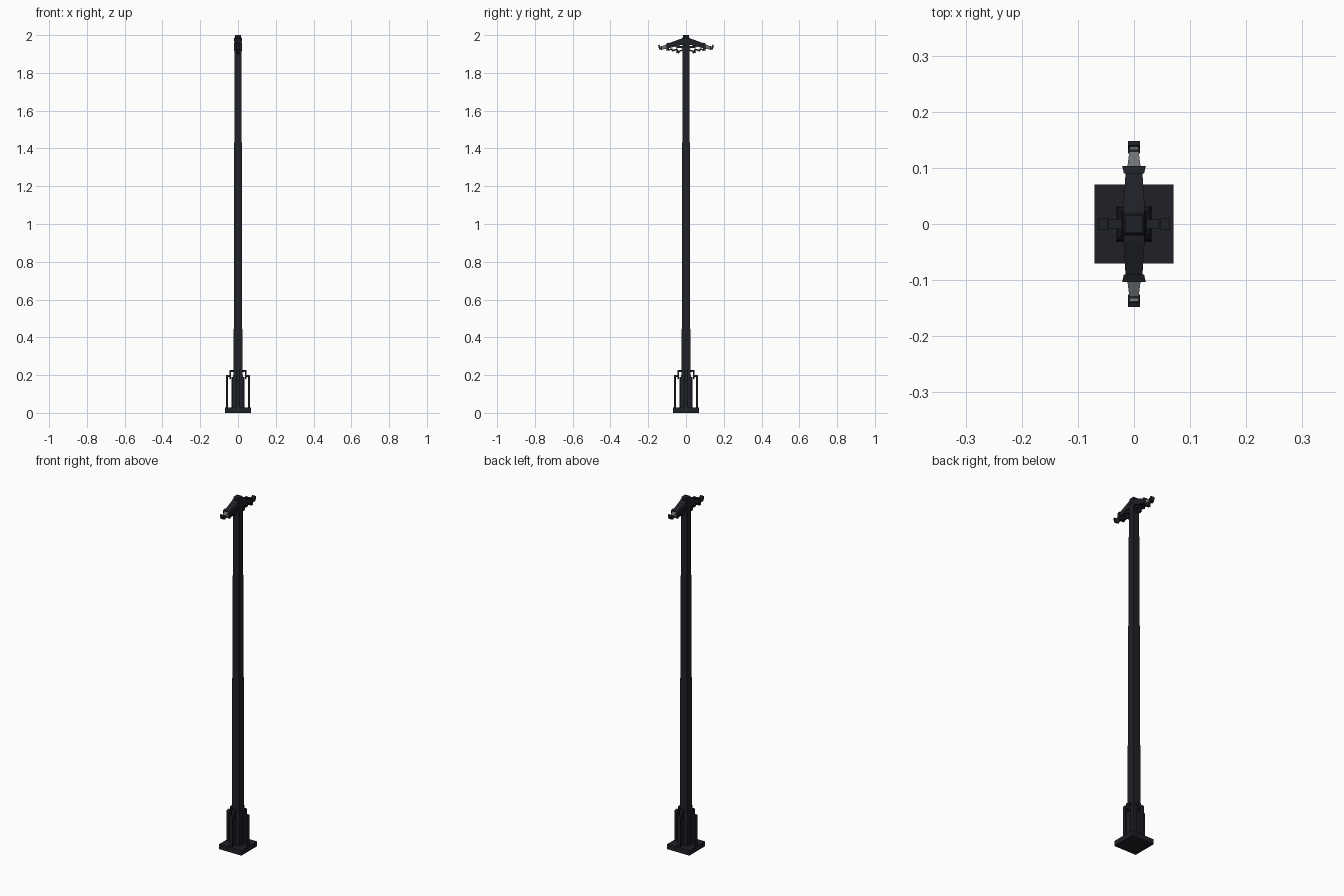
import bpy, bmesh, math
from mathutils import Vector, Matrix

if "Cube" in bpy.data.objects:
    bpy.data.objects.remove(bpy.data.objects["Cube"])


def material(name, col):
    m = bpy.data.materials.new(name)
    m.diffuse_color = (*col, 1)
    m.use_nodes = True
    m.node_tree.nodes["Principled BSDF"].inputs["Base Color"].default_value = m.diffuse_color
    return m


BLACK = material("black_metal", (0.014, 0.015, 0.02))
GREY = material("grey_lens", (0.16, 0.17, 0.18))


def make(name, bm, mat, turn=0):
    bmesh.ops.recalc_face_normals(bm, faces=bm.faces)
    bm.transform(Matrix.Rotation(turn, 4, 'Z'))
    me = bpy.data.meshes.new(name)
    bm.to_mesh(me)
    bm.free()
    me.materials.append(mat)
    ob = bpy.data.objects.new(name, me)
    bpy.context.collection.objects.link(ob)
    return ob


def loft(name, rings, mat, turn=0):
    """Skin a list of equal-length point rings and cap both ends."""
    bm = bmesh.new()
    vs = [[bm.verts.new(p) for p in r] for r in rings]
    n = len(vs[0])
    for a, b in zip(vs, vs[1:]):
        for i in range(n):
            bm.faces.new((a[i], a[(i + 1) % n], b[(i + 1) % n], b[i]))
    bm.faces.new(vs[0])
    bm.faces.new(vs[-1])
    return make(name, bm, mat, turn)


def tower(name, levels, mat=BLACK):
    """Square column from (z, half width) levels."""
    return loft(name, [[(-h, -h, z), (h, -h, z), (h, h, z), (-h, h, z)] for z, h in levels], mat)


def beam(name, stations, mat, turn):
    """Arm running along +y from (y, bottom z, top z, half width) stations."""
    return loft(name, [[(-w, y, b), (w, y, b), (w, y, t), (-w, y, t)] for y, b, t, w in stations], mat, turn)


def strap(name, path, thick, half, turn, mat=BLACK):
    """Flat bar of even thickness bent along a (y, z) path, mitred at the bends."""
    pts = [Vector(p) for p in path]
    rings = []
    for i, p in enumerate(pts):
        d0 = (p - pts[max(i - 1, 0)])
        d1 = (pts[min(i + 1, len(pts) - 1)] - p)
        d0 = d0.normalized() if d0.length else d1.normalized()
        d1 = d1.normalized() if d1.length else d0
        n0, n1 = Vector((-d0.y, d0.x)), Vector((-d1.y, d1.x))
        m = (n0 + n1).normalized()
        m *= thick / 2 / m.dot(n0)
        a, b = p + m, p - m
        rings.append([(-half, a.x, a.y), (half, a.x, a.y), (half, b.x, b.y), (-half, b.x, b.y)])
    return loft(name, rings, mat, turn)


# Base plate, sleeve and tapered pole with cap
tower("base_plate", [(0, 0.07), (0.028, 0.07)])
tower("base_sleeve", [(0.028, 0.032), (0.18, 0.03), (0.2, 0.025), (0.225, 0.025)])
tower("pole", [(0.02, 0.024), (0.225, 0.023), (1.1, 0.021), (1.97, 0.018)])
tower("pole_cap", [(1.965, 0.02), (1.985, 0.02), (1.99, 0.016), (2.0, 0.016)])

# Four bent braces around the foot
for i in range(4):
    a = i * math.pi / 2
    strap("foot_brace", [(0.059, 0.025), (0.059, 0.196), (0.046, 0.196)], 0.011, 0.01, a)
    strap("brace_clip", [(0.041, 0.18), (0.041, 0.222), (0.02, 0.222)], 0.009, 0.009, a)
    strap("sleeve_rib", [(0.031, 0.028), (0.030, 0.19)], 0.008, 0.009, a)

# Two opposite lamp arms
for a in (0, math.pi):
    beam("arm", [(0.01, 1.95, 1.985, 0.018), (0.03, 1.947, 1.98, 0.019),
                 (0.092, 1.93, 1.957, 0.015)], BLACK, a)
    beam("arm_collar", [(0.09, 1.918, 1.961, 0.018), (0.103, 1.917, 1.956, 0.021)], BLACK, a)
    beam("lamp_neck", [(0.1, 1.928, 1.952, 0.012), (0.132, 1.923, 1.939, 0.008)], GREY, a)
    # Upturned cup at the tip
    strap("tip_hook", [(0.126, 1.928), (0.139, 1.928), (0.144, 1.949)], 0.008, 0.011, a)
    beam("tip_lens", [(0.132, 1.93, 1.94, 0.008), (0.141, 1.93, 1.942, 0.008)], GREY, a)
    beam("tip_band", [(0.128, 1.921, 1.942, 0.011), (0.133, 1.921, 1.942, 0.011)], BLACK, a)
    # Stepped support under the arm
    strap("lower_bracket", [(0.012, 1.922), (0.045, 1.912), (0.048, 1.925), (0.072, 1.917),
                            (0.076, 1.926), (0.095, 1.921)], 0.008, 0.008, a)
    strap("lower_hook", [(0.035, 1.915), (0.039, 1.907), (0.052, 1.911)], 0.007, 0.008, a)
    strap("arm_strut", [(0.01, 1.935), (0.055, 1.94)], 0.012, 0.012, a)
